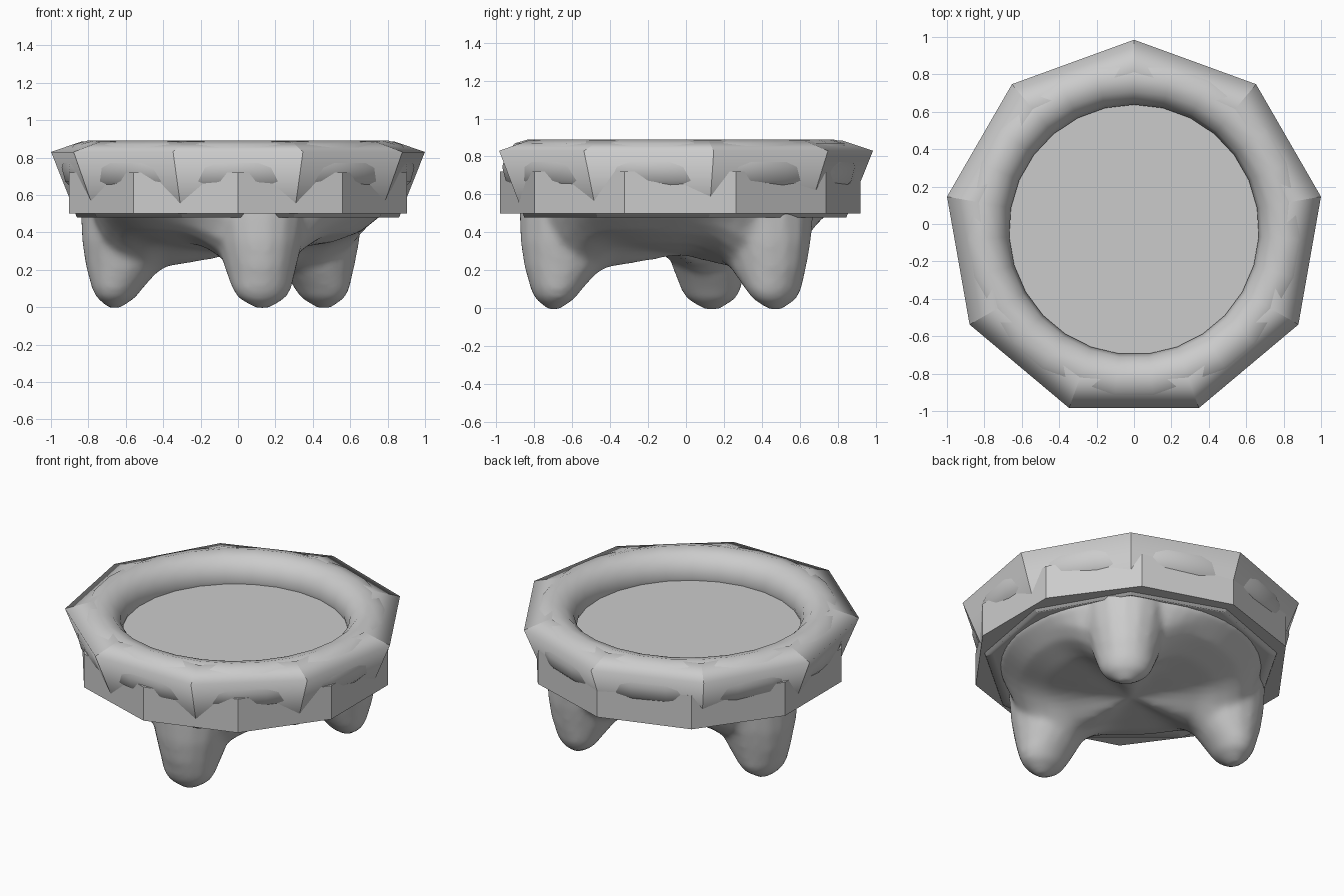
import bpy, bmesh, math
from math import sin, cos, pi, radians

if "Cube" in bpy.data.objects:
    bpy.data.objects.remove(bpy.data.objects["Cube"])

CY = -0.03                                  # body axis offset in y
LEG_ANGLES = [radians(a) for a in (-79, 47.5, 166)]


def finish(name, bm, smooth=None):
    bmesh.ops.recalc_face_normals(bm, faces=bm.faces)
    me = bpy.data.meshes.new(name)
    bm.to_mesh(me)
    bm.free()
    ob = bpy.data.objects.new(name, me)
    bpy.context.collection.objects.link(ob)
    if smooth is not None:
        bpy.ops.object.select_all(action='DESELECT')
        ob.select_set(True)
        bpy.context.view_layer.objects.active = ob
        bpy.ops.object.shade_smooth_by_angle(angle=radians(smooth))
    return ob


def bridge(bm, a, b):
    n = len(a)
    return [bm.faces.new((a[i], a[(i + 1) % n], b[(i + 1) % n], b[i])) for i in range(n)]


def ring_of_profile(name, profile, segments, start, hard_seams=False, smooth=None):
    """Closed (radius, z) profile swept around the body axis."""
    bm = bmesh.new()
    rings = []
    for k in range(segments):
        a = start + 2 * pi * k / segments
        rings.append([bm.verts.new((r * cos(a), CY + r * sin(a), z)) for r, z in profile])
    for k in range(segments):
        for f in bridge(bm, rings[k], rings[(k + 1) % segments]):
            f.smooth = True
    if hard_seams:
        for ring in rings:
            for i, v in enumerate(ring):
                bm.edges.get((v, ring[(i + 1) % len(ring)])).smooth = False
    return finish(name, bm, smooth)


# Ten-sided slab: its top is the floor of the dish
bm = bmesh.new()
lo, hi = [[bm.verts.new((0.95 * sin(k * pi / 5), CY - 0.95 * cos(k * pi / 5), z))
           for k in range(10)] for z in (0.5, 0.72)]
bridge(bm, lo, hi)
bm.faces.new(lo)
bm.faces.new(hi)
finish("dish_slab", bm)

# Nine mitred rim segments with hard seams
ring_of_profile("rim_segments",
                [(1.015, 0.83), (0.85, 0.885), (0.76, 0.83), (0.715, 0.72),
                 (0.71, 0.60), (0.78, 0.52), (0.875, 0.48), (0.91, 0.57)],
                9, pi / 2, hard_seams=True)

# Round roll that bulges through the middle of the segments
ring_of_profile("rim_roll",
                [(0.806 + 0.138 * cos(t * pi / 6), 0.745 + 0.145 * sin(t * pi / 6))
                 for t in range(12)], 27, pi / 2, smooth=50)


def lerp(points, r):
    for (r0, z0), (r1, z1) in zip(points, points[1:]):
        if r <= r1:
            return z0 + (z1 - z0) * (r - r0) / (r1 - r0)
    return points[-1][1]


# Base: domed underside with ridges running out to the legs
VALLEY = [(0, 0.28), (0.3, 0.315), (0.5, 0.345), (0.65, 0.40), (0.78, 0.5)]
RIDGE = [(0, 0.28), (0.4, 0.215), (0.52, 0.14), (0.62, 0.16), (0.72, 0.28), (0.78, 0.5)]
bm = bmesh.new()
centre = bm.verts.new((0, CY, 0.28))
prev = None
N = 60
for r in (0.1, 0.2, 0.3, 0.4, 0.5, 0.58, 0.65, 0.72, 0.78):
    ring = []
    for k in range(N):
        a = 2 * pi * k / N
        gap = min(abs((a - g + pi) % (2 * pi) - pi) for g in LEG_ANGLES)
        w = ((1 + cos(min(3 * gap, pi))) / 2) ** 2.5
        z = (1 - w) * lerp(VALLEY, r) + w * lerp(RIDGE, r)
        ring.append(bm.verts.new((r * cos(a), CY + r * sin(a), z)))
    if prev:
        bridge(bm, prev, ring)
    else:
        for k in range(N):
            bm.faces.new((centre, ring[k], ring[(k + 1) % N]))
    prev = ring
top = [bm.verts.new((v.co.x, v.co.y, 0.6)) for v in prev]   # hidden in the slab
bridge(bm, prev, top)
bm.faces.new(top)

# Base: three stubby legs as (z, inner radius, outer radius, half width)
SECTIONS = [(0.60, 0.33, 0.86, 0.27), (0.48, 0.34, 0.86, 0.255), (0.35, 0.37, 0.855, 0.23),
            (0.22, 0.42, 0.835, 0.195), (0.10, 0.53, 0.80, 0.16), (0.05, 0.57, 0.775, 0.13),
            (-0.005, 0.65, 0.71, 0.04)]
for a in LEG_ANGLES:
    rings = []
    for z, r0, r1, h in SECTIONS:
        ring = []
        for k in range(16):
            t = 2 * pi * k / 16
            u, v = (r0 + r1) / 2 + (r1 - r0) / 2 * cos(t), h * sin(t)
            ring.append(bm.verts.new((u * cos(a) - v * sin(a), CY + u * sin(a) + v * cos(a), z)))
        rings.append(ring)
    for p, q in zip(rings, rings[1:]):
        bridge(bm, p, q)
    bm.faces.new(rings[0])
    bm.faces.new(rings[-1])
base = finish("base_with_legs", bm)

# Fuse the dome and legs into one soft form
fuse = base.modifiers.new("fuse", 'REMESH')
fuse.mode = 'VOXEL'
fuse.voxel_size = 0.02
fuse.use_smooth_shade = True
soften = base.modifiers.new("soften", 'SMOOTH')
soften.factor = 0.5
soften.iterations = 8
